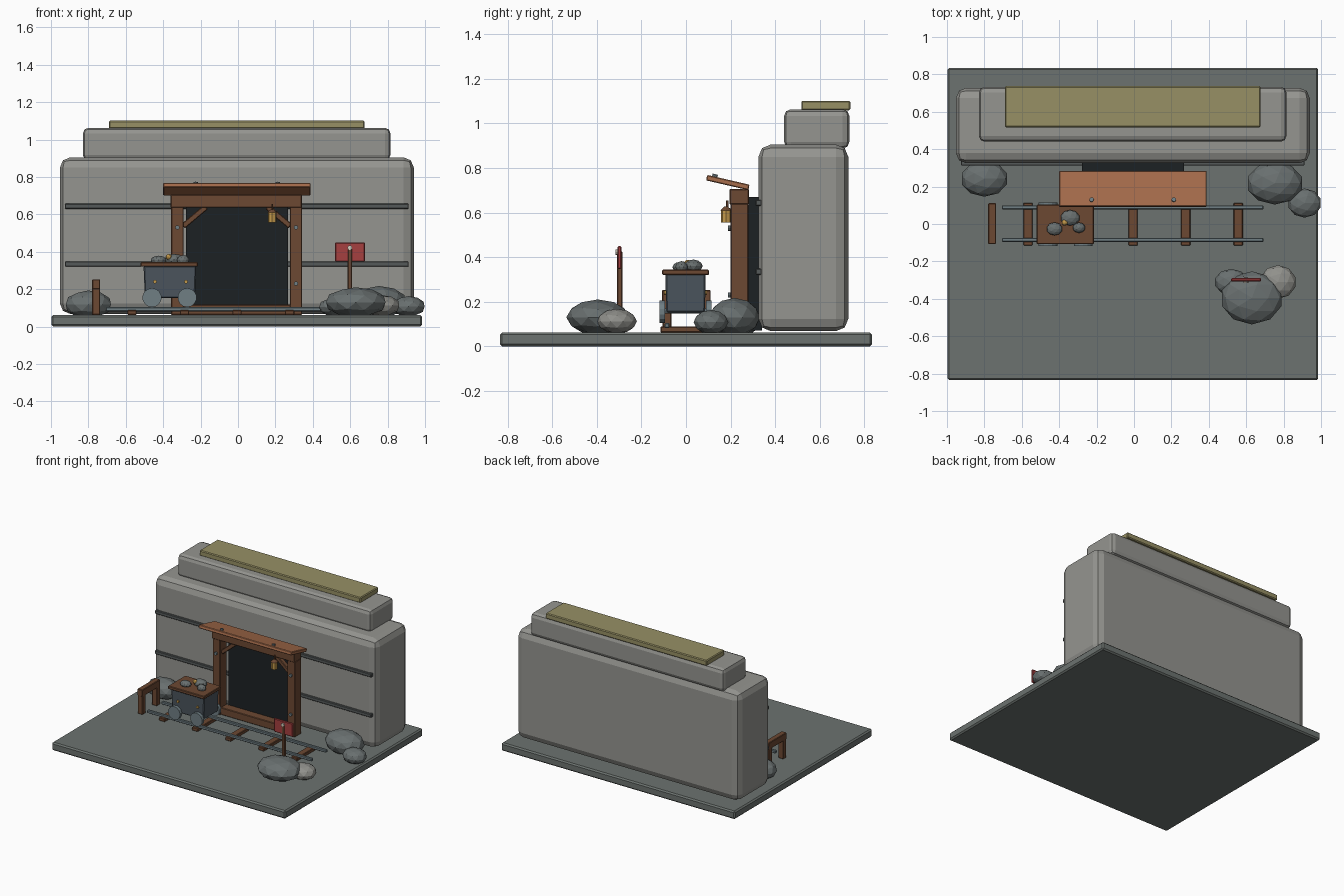
import bpy, math
from mathutils import Vector

if "Cube" in bpy.data.objects:
    bpy.data.objects.remove(bpy.data.objects["Cube"])


def mat(name, r, g, b):
    m = bpy.data.materials.new(name)
    m.diffuse_color = (r, g, b, 1)
    m.use_nodes = True
    m.node_tree.nodes["Principled BSDF"].inputs["Base Color"].default_value = m.diffuse_color
    return m


GROUND = mat("ground", .15, .17, .16)
CLIFF = mat("cliff", .30, .30, .28)
LEDGE = mat("ledge", .09, .10, .10)
GRASS = mat("dry_grass", .31, .28, .13)
WOOD = mat("wood", .15, .065, .032)
PLANK = mat("plank", .38, .15, .07)
DARK = mat("dark", .012, .015, .017)
STONE = mat("stone", .14, .16, .16)
PALE = mat("pale_stone", .28, .28, .26)
STEEL = mat("steel", .16, .21, .23)
CART = mat("cart_steel", .07, .09, .11)
GOLD = mat("gold", .55, .32, .07)
RED = mat("red", .38, .05, .05)
BONE = mat("bone", .7, .65, .55)


def finish(name, m, bevel=0, seg=1):
    o = bpy.context.object
    o.name = name
    o.data.materials.append(m)
    if bevel:
        b = o.modifiers.new("bevel", "BEVEL")
        b.width, b.segments = bevel, seg
    return o


def box(name, m, x, y, z, bevel=.004, seg=1, rot=(0, 0, 0)):
    """Box from (min, max) ranges on each axis."""
    bpy.ops.mesh.primitive_cube_add(size=1)
    o = finish(name, m, bevel, seg)
    size = Vector([r[1] - r[0] for r in (x, y, z)])
    for v in o.data.vertices:
        v.co = v.co * size
    o.location = [(r[0] + r[1]) / 2 for r in (x, y, z)]
    o.rotation_euler = rot
    return o


def cyl(name, m, loc, r, depth, axis="Y", n=12):
    rot = {"Y": (math.pi / 2, 0, 0), "Z": (0, 0, 0)}[axis]
    bpy.ops.mesh.primitive_cylinder_add(vertices=n, radius=r, depth=depth, location=loc, rotation=rot)
    return finish(name, m)


def rock(name, m, loc, rad, turn=0):
    bpy.ops.mesh.primitive_ico_sphere_add(subdivisions=2, radius=1, location=loc)
    o = finish(name, m)
    for v in o.data.vertices:
        v.co = v.co * Vector(rad)
    o.rotation_euler.z = turn
    return o


# Ground and cliff
box("ground_slab", GROUND, (-.998, .985), (-.835, .835), (0, .062), .01)
box("cliff_lower", CLIFF, (-.952, .94), (.325, .728), (.068, .905), .055, 2)
box("cliff_upper", CLIFF, (-.829, .815), (.44, .733), (.887, 1.063), .03, 2)
box("grass_cap", GRASS, (-.69, .677), (.517, .737), (1.058, 1.101), .006)
for z in (.334, .643):
    box("cliff_ledge", LEDGE, (-.925, .912), (.312, .34), (z - .014, z + .014))

# Mine entrance
box("mine_opening", DARK, (-.278, .267), (.28, .34), (.07, .67), 0)
for s in (-1, 1):
    px = -.007 + s * .317
    box("entrance_post", WOOD, (px - .033, px + .033), (.2, .28), (.062, .64))
    bx = -.007 + s * .225
    box("corner_brace", WOOD, (bx - .08, bx + .08), (.215, .25), (.573, .603), rot=(0, s * math.radians(40), 0))
    for z in (.23, .53):
        cyl("post_bolt", STEEL, (px, .197, z), .012, .018, n=8)
    b = cyl("roof_bolt", STEEL, (-.007 + s * .22, .13, .766), .012, .012, "Z", 8)
    b.rotation_euler.x = math.radians(-13)
box("entrance_lintel", WOOD, (-.36, .342), (.195, .282), (.636, .706))
box("entrance_sill", WOOD, (-.3, .29), (.21, .28), (.062, .118))
box("entrance_roof", PLANK, (-.4, .388), (.09, .285), (.722, .747), rot=(math.radians(-13), 0, 0))

# Lantern
cyl("lantern_body", GOLD, (.183, .18, .583), .023, .055, "Z", 8)
bpy.ops.mesh.primitive_cone_add(vertices=8, radius1=.027, radius2=.008, depth=.018, location=(.183, .18, .618))
finish("lantern_cap", WOOD)
cyl("lantern_hook", WOOD, (.183, .185, .637), .005, .035, "Z", 6)

# Track
for i in range(5):
    x = -.567 + i * .281
    box("track_tie", WOOD, (x - .025, x + .025), (-.115, .113), (.062, .088))
for y in (-.085, .089):
    box("rail", STEEL, (-.706, .692), (y - .011, y + .011), (.082, .104))
for y in (-.085, .089):
    box("bumper_post", WOOD, (-.78, -.737), (y - .02, y + .02), (.062, .25))
box("bumper_beam", WOOD, (-.78, -.737), (-.107, .111), (.2, .253))

# Ore cart
body = box("cart_body", CART, (-.505, -.223), (-.092, .088), (.152, .325), .006)
for v in body.data.vertices:
    if v.co.z < 0:
        v.co.x *= .95
        v.co.y *= .97
box("cart_rim", WOOD, (-.52, -.214), (-.107, .103), (.32, .344))
for x in (-.46, -.272):
    cyl("cart_axle", STEEL, (x, -.002, .158), .012, .2, n=8)
    for y in (-.106, .102):
        cyl("cart_wheel", STEEL, (x, y, .155), .051, .024, n=14)
for x in (-.444, -.278):
    for y in (-.093, .089):
        cyl("cart_rivet", GOLD, (x, y, .24), .01, .012, n=8)
rock("ore", STONE, (-.342, .033, .36), (.052, .042, .029))
rock("ore", STONE, (-.425, -.026, .355), (.043, .035, .024))
rock("ore", STONE, (-.294, -.02, .356), (.034, .028, .026))
rock("gold_nugget", GOLD, (-.37, .008, .372), (.017, .017, .016))

# Boulders
rock("boulder_left", STONE, (-.8, .242, .118), (.127, .096, .075))
rock("boulder_right", STONE, (.753, .218, .13), (.152, .114, .087))
rock("boulder_right_small", STONE, (.912, .112, .108), (.09, .078, .055))
rock("boulder_front", STONE, (.63, -.395, .13), (.167, .142, .08))
rock("boulder_front_pale", PALE, (.77, -.31, .112), (.097, .09, .056))
rock("boulder_front_small", STONE, (.52, -.31, .105), (.09, .07, .05))

# Warning sign
box("sign_post", WOOD, (.586, .61), (-.31, -.285), (.062, .425))
box("sign_board", RED, (.519, .679), (-.307, -.29), (.347, .449))
cyl("sign_bolt", BONE, (.598, -.31, .422), .013, .012, n=8)
